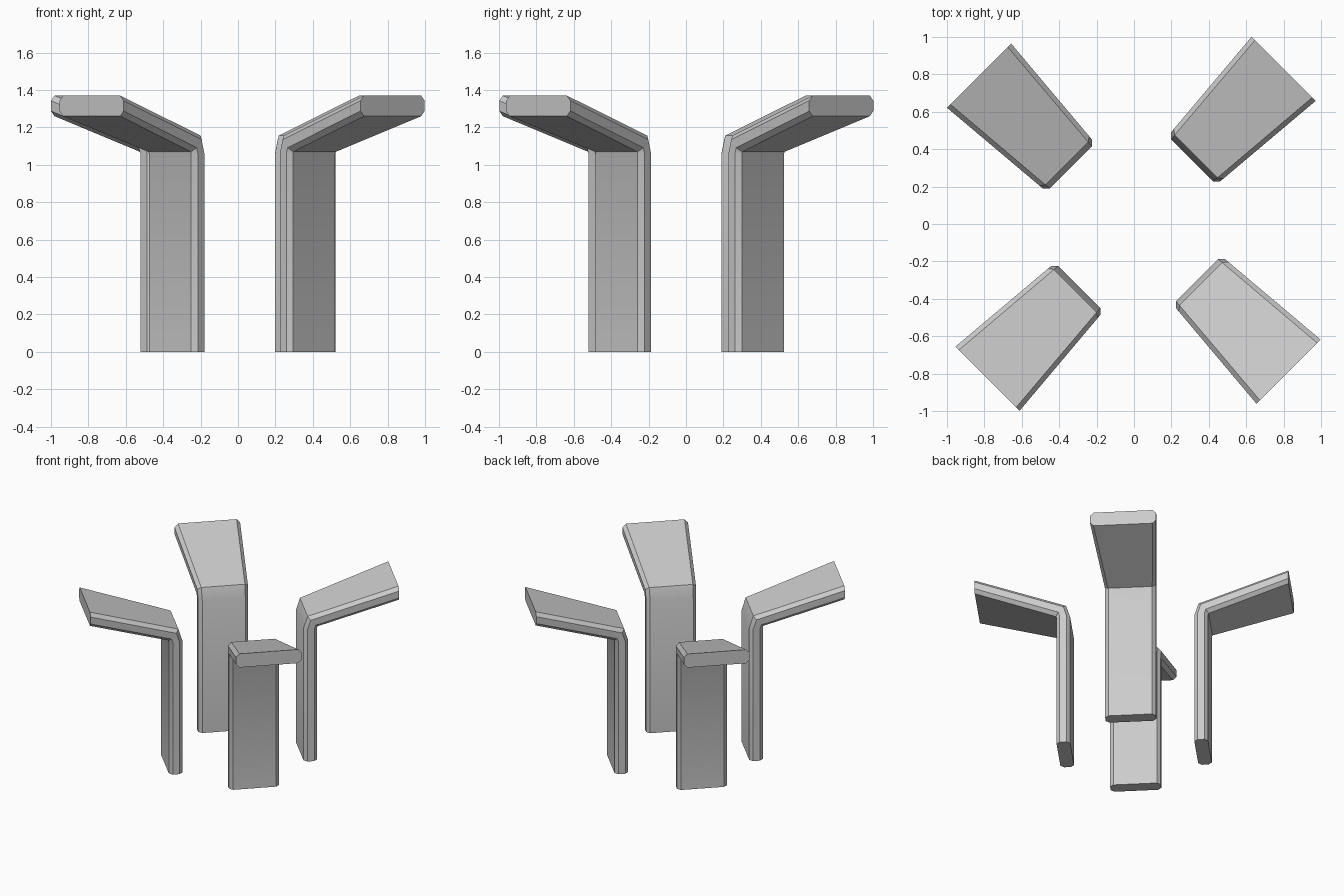
import bpy, bmesh
from math import radians, sin, cos

if "Cube" in bpy.data.objects:
    bpy.data.objects.remove(bpy.data.objects["Cube"])

# stations along the bent panel: inner (radius, z), outer (radius, z), width
STATIONS = [
    ((0.46, 0.0), (0.56, 0.0), 0.37),
    ((0.46, 1.06), (0.56, 1.06), 0.37),
    ((0.49, 1.156), (0.564, 1.07), 0.375),
    ((1.153, 1.37), (1.153, 1.26), 0.485),
]
CHAMFER = 0.026


def section(inner, outer, width):
    """Chamfered rectangle as (radius, side, z) points."""
    h = width / 2
    pts = []
    for f, s in ((0, -h + CHAMFER), (0, h - CHAMFER), (.25, h), (.75, h),
                 (1, h - CHAMFER), (1, -h + CHAMFER), (.75, -h), (.25, -h)):
        pts.append((inner[0] + (outer[0] - inner[0]) * f, s,
                    inner[1] + (outer[1] - inner[1]) * f))
    return pts


def bent_panel(name, angle, d_off, side):
    a = radians(angle)
    bm = bmesh.new()
    rings = []
    for st in STATIONS:
        ring = []
        for d, t, z in section(*st):
            d, t = d + d_off, t + side
            ring.append(bm.verts.new((d * cos(a) + t * sin(a),
                                      d * sin(a) - t * cos(a), z)))
        rings.append(ring)
    for r0, r1 in zip(rings, rings[1:]):
        for i in range(8):
            j = (i + 1) % 8
            bm.faces.new((r0[i], r0[j], r1[j], r1[i]))
    bm.faces.new(rings[0])
    bm.faces.new(rings[-1])
    bmesh.ops.recalc_face_normals(bm, faces=bm.faces)
    me = bpy.data.meshes.new(name)
    bm.to_mesh(me)
    bm.free()
    ob = bpy.data.objects.new(name, me)
    bpy.context.collection.objects.link(ob)
    bpy.context.view_layer.objects.active = ob
    bpy.ops.object.select_all(action='DESELECT')
    ob.select_set(True)
    bpy.ops.object.shade_smooth_by_angle(angle=radians(30))


# four panels around the centre, each very slightly offset
bent_panel("panel_back_right", 45, 0.0, -0.021)
bent_panel("panel_back_left", 135, -0.007, -0.025)
bent_panel("panel_front_left", 225, -0.015, -0.031)
bent_panel("panel_front_right", 315, -0.010, -0.026)
